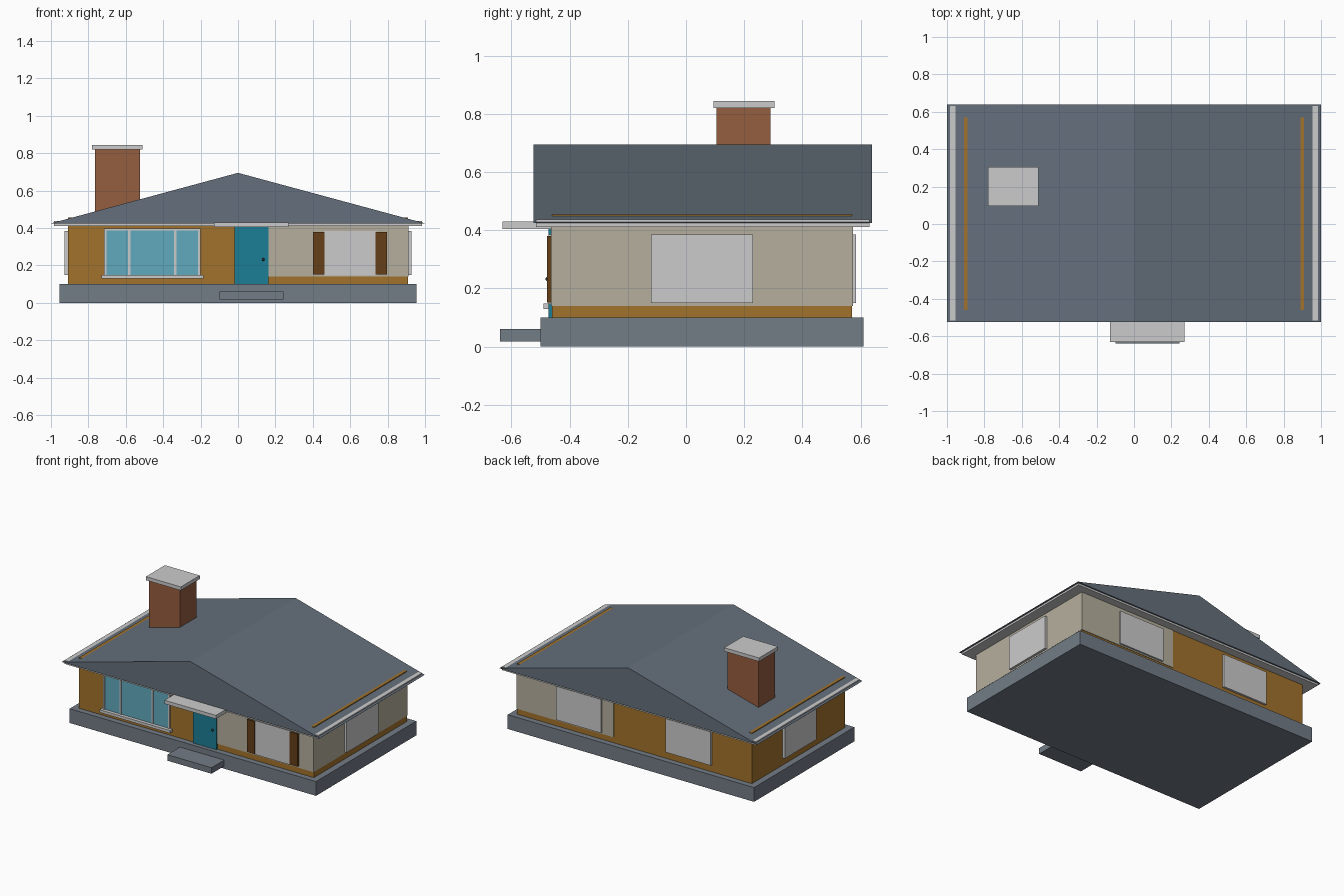
import bpy, bmesh

if "Cube" in bpy.data.objects:
    bpy.data.objects.remove(bpy.data.objects["Cube"])

def material(name, r, g, b):
    m = bpy.data.materials.new(name)
    m.diffuse_color = (r, g, b, 1)
    m.use_nodes = True
    m.node_tree.nodes["Principled BSDF"].inputs["Base Color"].default_value = m.diffuse_color
    return m

SLATE = material("slate", 0.13, 0.16, 0.20)
STONE = material("stone", 0.17, 0.20, 0.24)
OCHRE = material("ochre", 0.36, 0.17, 0.025)
CREAM = material("cream", 0.46, 0.43, 0.34)
BRICK = material("brick", 0.30, 0.11, 0.05)
GLASS = material("glass", 0.12, 0.40, 0.52)
TEAL = material("teal", 0.012, 0.21, 0.31)
BROWN = material("brown", 0.13, 0.05, 0.01)
DARK = material("dark", 0.03, 0.03, 0.03)

def finish(name, bm, mat):
    bmesh.ops.recalc_face_normals(bm, faces=bm.faces)
    me = bpy.data.meshes.new(name)
    bm.to_mesh(me)
    bm.free()
    if mat:
        me.materials.append(mat)
    ob = bpy.data.objects.new(name, me)
    bpy.context.collection.objects.link(ob)
    return ob

def box(name, x, y, z, mat=None):
    """Box from (min, max) ranges."""
    bm = bmesh.new()
    bmesh.ops.create_cube(bm, size=1)
    for v in bm.verts:
        v.co = [r[0] + (c + 0.5) * (r[1] - r[0]) for c, r in zip(v.co, (x, y, z))]
    return finish(name, bm, mat)

# Base and walls
box("foundation", (-0.955, 0.955), (-0.5, 0.61), (0, 0.1), STONE)
box("walls", (-0.91, 0.91), (-0.46, 0.57), (0.1, 0.455), OCHRE)
box("cladding", (0.16, 0.911), (-0.464, 0.574), (0.14, 0.412), CREAM)

# Roof: soffit board and gabled prism
box("soffit", (-0.985, 0.985), (-0.515, 0.63), (0.412, 0.437))
bm = bmesh.new()
gable = bm.faces.new([bm.verts.new((x, -0.525, z))
                      for x, z in ((-1, 0.425), (1, 0.425), (0, 0.695))])
ext = bmesh.ops.extrude_face_region(bm, geom=[gable], use_keep_orig=True)
bmesh.ops.translate(bm, vec=(0, 1.165, 0),
                    verts=[g for g in ext["geom"] if isinstance(g, bmesh.types.BMVert)])
finish("roof", bm, SLATE)

# Chimney
box("chimney", (-0.765, -0.525), (0.105, 0.29), (0.45, 0.82), BRICK)
box("chimney_cap", (-0.78, -0.51), (0.095, 0.305), (0.82, 0.845))

# Picture window on the front left
box("picture_glass", (-0.71, -0.205), (-0.468, -0.455), (0.15, 0.39), GLASS)
for x in (-0.71, -0.582, -0.335, -0.207):
    box("picture_mullion", (x - 0.006, x + 0.006), (-0.473, -0.455), (0.15, 0.395))
box("picture_head", (-0.716, -0.201), (-0.473, -0.455), (0.388, 0.397))
box("picture_sill", (-0.73, -0.185), (-0.49, -0.455), (0.13, 0.149))

# Door, knob, canopy and step
box("door", (-0.02, 0.163), (-0.472, -0.45), (0.1, 0.405), TEAL)
bm = bmesh.new()
bmesh.ops.create_uvsphere(bm, u_segments=10, v_segments=6, radius=0.008)
bmesh.ops.translate(bm, verts=bm.verts, vec=(0.135, -0.475, 0.232))
finish("door_knob", bm, DARK)
box("canopy", (-0.128, 0.27), (-0.63, -0.455), (0.405, 0.43))
box("step", (-0.1, 0.243), (-0.64, -0.49), (0.018, 0.06), STONE)

# Shuttered front window
box("front_window", (0.46, 0.74), (-0.472, -0.455), (0.147, 0.385))
for x in (0.402, 0.735):
    box("shutter", (x, x + 0.061), (-0.477, -0.455), (0.152, 0.38), BROWN)

# Side and back windows
for s in (-1, 1):
    box("side_window", sorted((s * 0.9, s * 0.927)), (-0.12, 0.23), (0.15, 0.385))
    box("back_window", (s * 0.425 - 0.175, s * 0.425 + 0.175), (0.56, 0.585), (0.15, 0.385))
